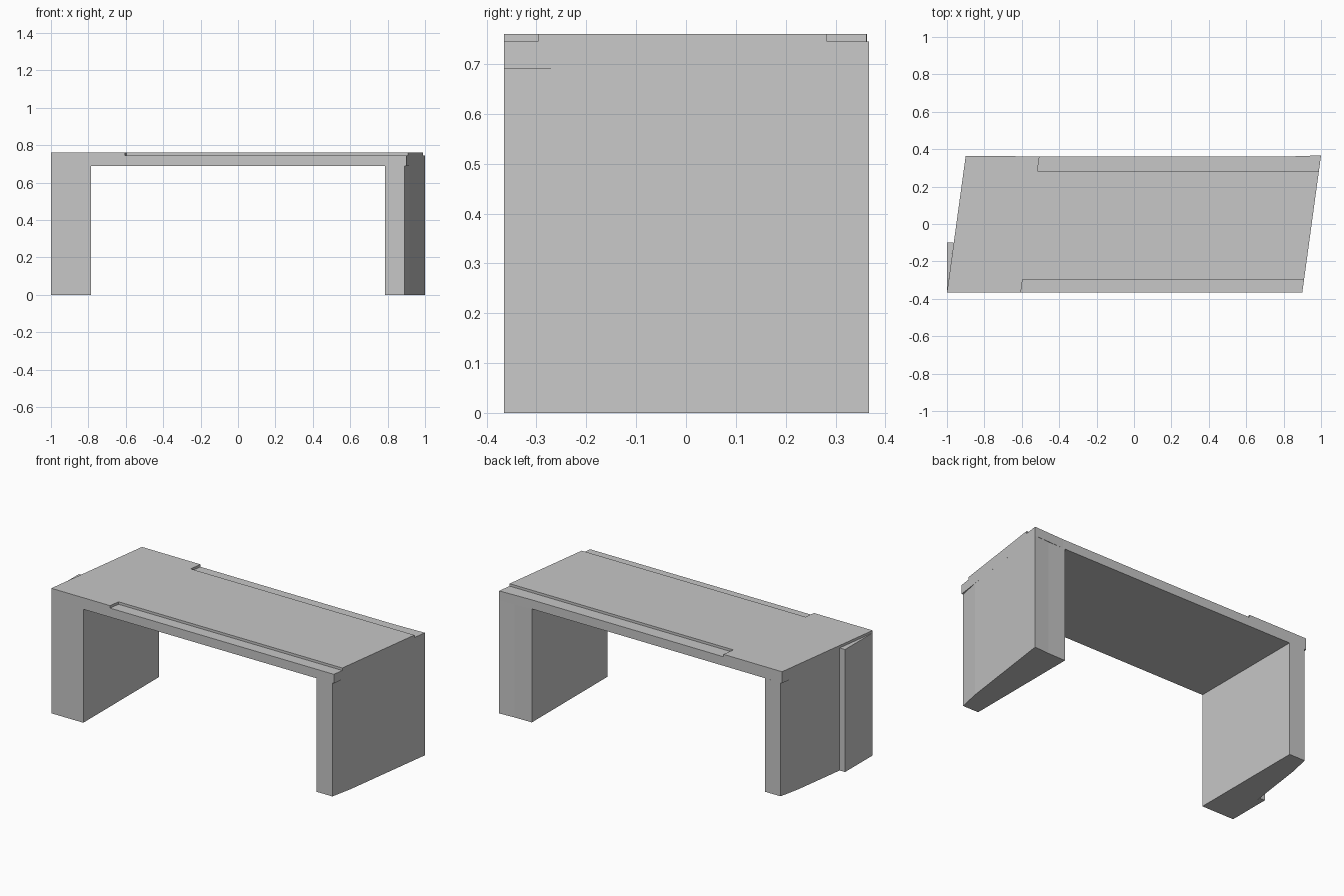
import bpy
import bmesh

cube = bpy.data.objects.get("Cube")
if cube:
    bpy.data.objects.remove(cube, do_unlink=True)

concrete = bpy.data.materials.new("light grey concrete")
concrete.use_nodes = True
grey = (0.57, 0.57, 0.57, 1)
concrete.diffuse_color = grey
concrete.node_tree.nodes["Principled BSDF"].inputs["Base Color"].default_value = grey

FRONT, BACK = -0.365, 0.363
SOFFIT, LEDGE, TOP = 0.69, 0.745, 0.76


def skew(x, y):
    """Shift a point sideways along the skewed plan."""
    return (x + 0.137 * (y - FRONT), y)


def prism(name, outline, z0, z1):
    """Upright solid with the given plan outline."""
    bm = bmesh.new()
    face = bm.faces.new([bm.verts.new((x, y, z0)) for x, y in outline])
    moved = bmesh.ops.extrude_face_region(bm, geom=[face])["geom"]
    top = [v for v in moved if isinstance(v, bmesh.types.BMVert)]
    bmesh.ops.translate(bm, verts=top, vec=(0, 0, z1 - z0))
    bmesh.ops.recalc_face_normals(bm, faces=bm.faces[:])
    mesh = bpy.data.meshes.new(name)
    bm.to_mesh(mesh)
    bm.free()
    mesh.materials.append(concrete)
    obj = bpy.data.objects.new(name, mesh)
    bpy.context.collection.objects.link(obj)
    return obj


# Skewed deck slab
deck = prism("deck", [(-1, FRONT), (0.9, FRONT), (1, 0.367), (0.8, 0.36),
                      (0.13, 0.36), (-0.9, BACK)], SOFFIT, TOP)

# Shallow ledges along both long edges, open at the +x end
for side, y0, y1 in (("front", -0.5, -0.297), ("back", 0.283, 0.5)):
    cutter = prism(side + "_ledge_cutter",
                   [skew(-0.605, y0), (1.2, y0), (1.2, y1), skew(-0.605, y1)],
                   LEDGE, TOP + 0.1)
    cutter.hide_render = True
    cut = deck.modifiers.new(side + "_ledge", 'BOOLEAN')
    cut.operation = 'DIFFERENCE'
    cut.solver = 'EXACT'
    cut.object = cutter
    bpy.context.view_layer.objects.active = deck
    bpy.ops.object.modifier_apply(modifier=cut.name)
    bpy.data.objects.remove(cutter, do_unlink=True)

# Tapering abutments with square inner faces and a slightly bent outer face
prism("left_abutment", [(0.785, FRONT), (0.89, FRONT), (0.918, -0.232),
                        (1, 0.367), (0.9, 0.361), (0.785, 0.36)], 0, SOFFIT)
prism("right_abutment", [(-0.785, BACK), (-0.89, BACK), (-0.918, 0.232),
                         (-1, FRONT), (-0.785, FRONT)], 0, SOFFIT)

# Wedge that squares off the front corner of the right abutment
prism("right_abutment_wedge", [(-1, FRONT), skew(-1, -0.1), (-1, -0.1)], 0, LEDGE)
